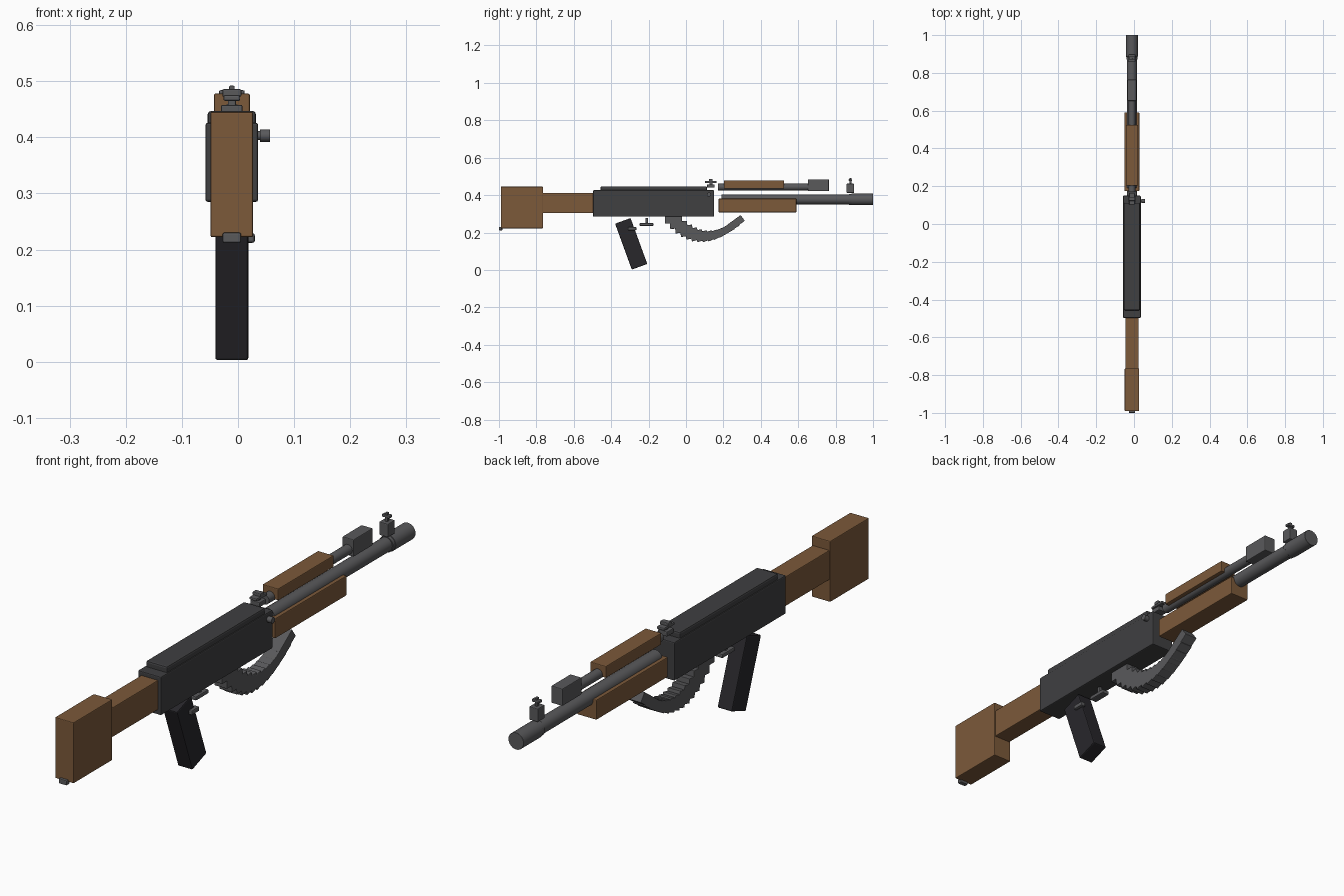
import bpy, math

if "Cube" in bpy.data.objects:
    bpy.data.objects.remove(bpy.data.objects["Cube"])

CX = -0.011  # centre plane of the body


def material(name, rgb):
    m = bpy.data.materials.new(name)
    m.diffuse_color = (*rgb, 1)
    m.use_nodes = True
    m.node_tree.nodes["Principled BSDF"].inputs["Base Color"].default_value = m.diffuse_color
    return m


WOOD = material("wood", (0.20, 0.10, 0.042))
STEEL = material("steel", (0.10, 0.10, 0.105))
DARK = material("dark_steel", (0.05, 0.05, 0.053))
BLACK = material("black_polymer", (0.021, 0.02, 0.024))


def finish(ob, name, mat, bevel):
    ob.name = name
    ob.data.materials.append(mat)
    if bevel:
        b = ob.modifiers.new("bevel", 'BEVEL')
        b.width = bevel
        b.segments = 2
    return ob


def box(name, y, z, width, mat, bevel=0.003, x=CX, tilt=0):
    """Box spanning y and z ranges, optionally tilted about x."""
    loc = (x, sum(y) / 2, sum(z) / 2)
    bpy.ops.mesh.primitive_cube_add(size=1, location=loc)
    ob = bpy.context.object
    ob.scale = (width, y[1] - y[0], z[1] - z[0])
    bpy.ops.object.transform_apply(location=False, rotation=False, scale=True)
    ob.rotation_euler.x = math.radians(tilt)
    return finish(ob, name, mat, bevel)


def tube(name, y, z, r, mat, bevel=0.0, sides=24):
    """Cylinder along y."""
    bpy.ops.mesh.primitive_cylinder_add(vertices=sides, radius=r, depth=y[1] - y[0],
                                        location=(CX, sum(y) / 2, z),
                                        rotation=(math.pi / 2, 0, 0))
    bpy.ops.object.shade_smooth_by_angle()
    return finish(bpy.context.object, name, mat, bevel)


# Wooden stock
box("stock_butt", (-0.99, -0.765), (0.222, 0.445), 0.076, WOOD)
box("stock_neck", (-0.77, -0.49), (0.303, 0.411), 0.069, WOOD)
box("butt_swivel", (-1.0, -0.982), (0.212, 0.230), 0.033, STEEL)

# Receiver and its cover
box("receiver", (-0.497, 0.15), (0.285, 0.426), 0.094, DARK, 0.004)
box("receiver_cover", (-0.457, 0.112), (0.415, 0.447), 0.086, DARK, 0.006)

# Side handle
for name, r, x0, x1 in (("handle_stem", 0.008, 0.03, 0.042), ("handle_knob", 0.011, 0.039, 0.057)):
    bpy.ops.mesh.primitive_cylinder_add(vertices=20, radius=r, depth=x1 - x0,
                                        location=((x0 + x1) / 2, 0.122, 0.403),
                                        rotation=(0, math.pi / 2, 0))
    bpy.ops.object.shade_smooth_by_angle()
    finish(bpy.context.object, name, STEEL, 0)

# Handguards
box("lower_handguard", (0.175, 0.59), (0.308, 0.381), 0.078, WOOD)
box("upper_handguard", (0.203, 0.525), (0.435, 0.478), 0.064, WOOD)

# Barrel and gas tube
tube("barrel", (0.19, 0.99), 0.377, 0.026, STEEL)
tube("muzzle_collar", (0.872, 0.96), 0.377, 0.029, STEEL)
tube("muzzle", (0.885, 1.0), 0.377, 0.031, STEEL, 0.001)
tube("gas_tube", (0.17, 0.66), 0.443, 0.018, STEEL)
box("gas_block", (0.652, 0.764), (0.421, 0.484), 0.046, STEEL)

# Front sight
box("front_sight_base", (0.858, 0.899), (0.412, 0.461), 0.036, STEEL)
box("front_sight_post", (0.873, 0.885), (0.455, 0.492), 0.010, STEEL, 0.002)
box("front_sight_wings", (0.870, 0.888), (0.475, 0.485), 0.032, STEEL)

# Rear sight
box("rear_sight_base", (0.113, 0.152), (0.440, 0.458), 0.038, STEEL)
box("rear_sight_stem", (0.125, 0.141), (0.455, 0.474), 0.014, STEEL, 0.002)
box("rear_sight_leaf", (0.102, 0.164), (0.465, 0.475), 0.030, STEEL)
box("rear_sight_notch", (0.123, 0.143), (0.472, 0.486), 0.034, STEEL)

# Pistol grip with button
box("grip", (-0.337, -0.249), (0.012, 0.273), 0.059, BLACK, 0.004, tilt=20).location.z = 0.1395
box("grip_button", (-0.310, -0.265), (0.212, 0.229), 0.020, STEEL, 0.004, x=0.020)

# Trigger
box("trigger_bar", (-0.248, -0.174), (0.235, 0.250), 0.030, STEEL, 0.004)
box("trigger_stem", (-0.216, -0.203), (0.245, 0.277), 0.012, STEEL, 0.002)

# Curved magazine made of overlapping tilted segments
COUNT = 13
for i in range(COUNT):
    t = i / (COUNT - 1)
    y = -0.067 + 0.333 * t
    u = 2 * t - 1
    z = 0.180 + (0.087 if u < 0 else 0.071) * u * u
    box(f"magazine_segment_{i + 1}", (y - 0.046, y + 0.046), (z - 0.019, z + 0.019),
        0.052, STEEL, 0.002, tilt=36 * t)
